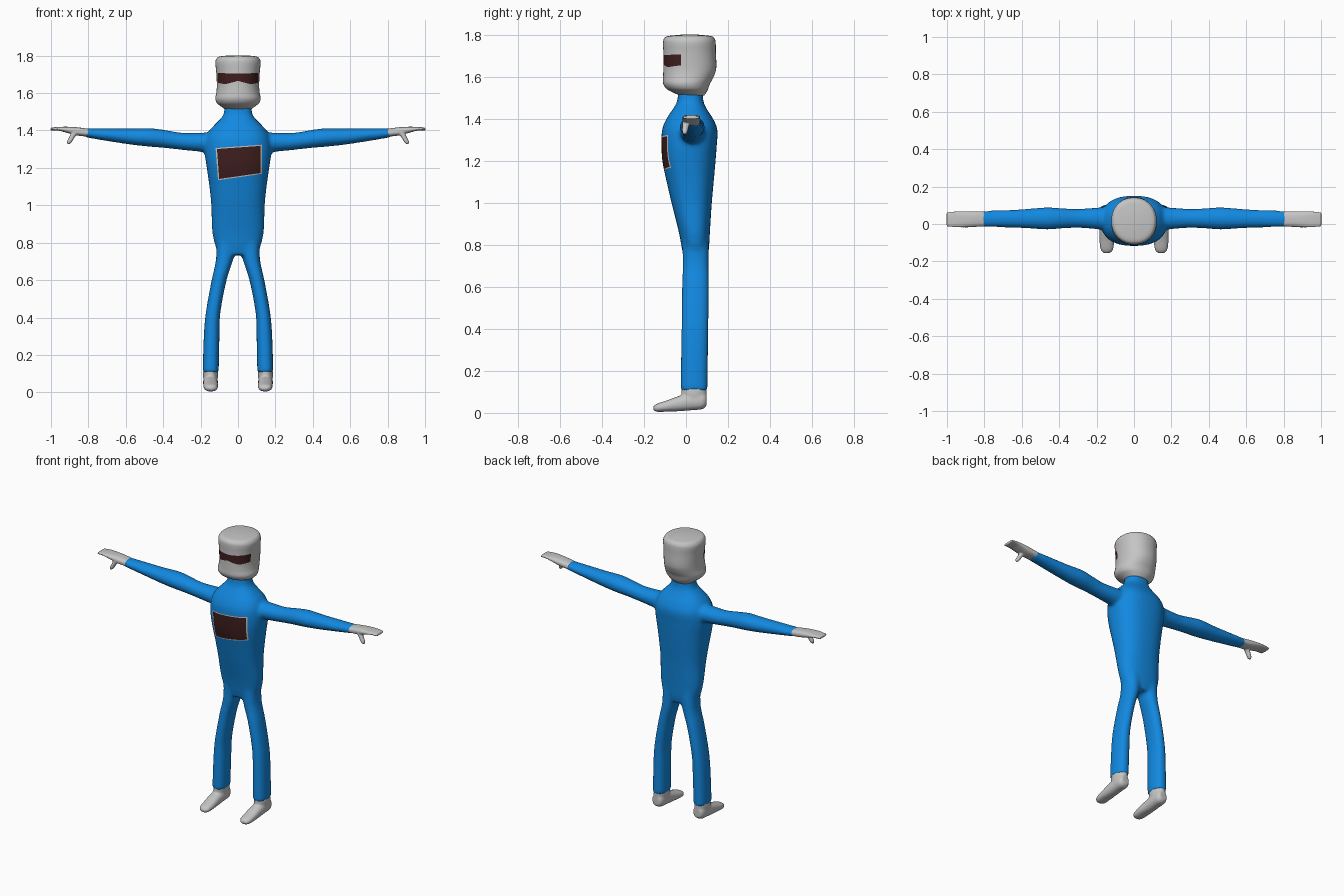
import bpy, bmesh, math
from mathutils import Vector

cube = bpy.data.objects.get("Cube")
if cube:
    bpy.data.objects.remove(cube)


def material(name, rgb):
    m = bpy.data.materials.new(name)
    m.use_nodes = True
    m.diffuse_color = (*rgb, 1)
    bsdf = next(n for n in m.node_tree.nodes if n.type == 'BSDF_PRINCIPLED')
    bsdf.inputs["Base Color"].default_value = (*rgb, 1)
    bsdf.inputs["Roughness"].default_value = 0.6
    return m


BLUE = material("suit blue", (0.006, 0.25, 0.75))
GREY = material("light grey", (0.55, 0.56, 0.55))
DARK = material("dark brown", (0.05, 0.013, 0.013))


def smooth_rings(rings, steps):
    """Cubic blend between rings, using the first value as the parameter."""
    n = len(rings)
    out = []

    def slope(i, k):
        a, b = rings[max(i - 1, 0)], rings[min(i + 1, n - 1)]
        return (b[k] - a[k]) / (b[0] - a[0])

    for i in range(n - 1):
        p, q = rings[i], rings[i + 1]
        d = q[0] - p[0]
        for s in range(steps):
            t = s / steps
            h = t * t * (3 - 2 * t)
            row = [p[0] + d * t]
            for k in range(1, 5):
                row.append(p[k] * (1 - h) + q[k] * h
                           + d * t * (1 - t) * ((1 - t) * slope(i, k) - t * slope(i + 1, k)))
            out.append(row)
    return out + [list(rings[-1])]


def loft(bm, axis, rings, side=1, power=2.0, segs=40, steps=4):
    """Closed tube; ring = (position on axis, centre a, centre b, half a, half b)."""
    loops = []
    for t, ca, cb, ra, rb in smooth_rings(rings, steps):
        loop = []
        for j in range(segs):
            ang = 2 * math.pi * j / segs
            c, s = math.cos(ang), math.sin(ang)
            a = ca + ra * math.copysign(abs(c) ** (2 / power), c)
            b = cb + rb * math.copysign(abs(s) ** (2 / power), s)
            x, y, z = {'x': (t, a, b), 'y': (a, t, b), 'z': (a, b, t)}[axis]
            loop.append(bm.verts.new((x * side, y, z)))
        loops.append(loop)
    faces = [bm.faces.new(loops[0]), bm.faces.new(loops[-1])]
    for lo, hi in zip(loops, loops[1:]):
        for j in range(segs):
            k = (j + 1) % segs
            faces.append(bm.faces.new((lo[j], lo[k], hi[k], hi[j])))
    bmesh.ops.recalc_face_normals(bm, faces=faces)


def finish(name, bm, mats, voxel=0, relax=0):
    """Make the object; optionally fuse overlapping shells into one skin."""
    me = bpy.data.meshes.new(name)
    bm.to_mesh(me)
    bm.free()
    ob = bpy.data.objects.new(name, me)
    bpy.context.collection.objects.link(ob)
    bpy.ops.object.select_all(action='DESELECT')
    ob.select_set(True)
    bpy.context.view_layer.objects.active = ob
    if voxel:
        r = ob.modifiers.new("fuse", 'REMESH')
        r.mode = 'VOXEL'
        r.voxel_size = voxel
        s = ob.modifiers.new("relax", 'SMOOTH')
        s.factor = 0.5
        s.iterations = relax
        for mod in ("fuse", "relax"):
            bpy.ops.object.modifier_apply(modifier=mod)
    ob.data.materials.clear()
    for m in mats:
        ob.data.materials.append(m)
    bpy.ops.object.shade_smooth()
    return ob


def paint(ob, poly, y_max, index):
    """Cut a convex x-z outline (counter-clockwise) into the front and colour it."""
    bm = bmesh.new()
    bm.from_mesh(ob.data)
    planes = [(Vector((0, y_max, 0)), Vector((0, 1, 0)))]
    for (ax, az), (bx, bz) in zip(poly, poly[1:] + poly[:1]):
        planes.append((Vector((ax, 0, az)), Vector((bz - az, 0, ax - bx))))
    x0, x1 = min(p[0] for p in poly), max(p[0] for p in poly)
    z0, z1 = min(p[1] for p in poly), max(p[1] for p in poly)
    pad = 0.02
    for co, no in planes:
        faces = []
        for f in bm.faces:
            c = f.calc_center_median()
            if c.y < y_max + pad and x0 - pad < c.x < x1 + pad and z0 - pad < c.z < z1 + pad:
                faces.append(f)
        edges = {e for f in faces for e in f.edges}
        verts = {v for f in faces for v in f.verts}
        bmesh.ops.bisect_plane(bm, geom=faces + list(edges) + list(verts),
                               plane_co=co, plane_no=no, dist=1e-5)
    for f in bm.faces:
        c = f.calc_center_median()
        if all((c - co).dot(no) < 0 for co, no in planes):
            f.material_index = index
            f.smooth = True
    bm.to_mesh(ob.data)
    bm.free()


# Suit: torso, arms and legs fused into one skin
bm = bmesh.new()
loft(bm, 'z', [(0.735, 0, 0.046, 0.095, 0.055), (0.78, 0, 0.045, 0.12, 0.064),
               (0.86, 0, 0.04, 0.138, 0.074), (1.0, 0, 0.027, 0.143, 0.096),
               (1.1, 0, 0.02, 0.153, 0.112), (1.2, 0, 0.014, 0.167, 0.127),
               (1.28, 0, 0.015, 0.178, 0.132), (1.35, 0, 0.018, 0.174, 0.132),
               (1.4, 0, 0.018, 0.153, 0.112), (1.44, 0, 0.018, 0.116, 0.086),
               (1.48, 0, 0.02, 0.08, 0.064), (1.54, 0, 0.022, 0.071, 0.058)], power=2.4)
for side in (-1, 1):
    loft(bm, 'x', [(0.06, 0.03, 1.335, 0.07, 0.06), (0.2, 0.03, 1.337, 0.058, 0.051),
                   (0.3, 0.03, 1.342, 0.051, 0.046), (0.38, 0.03, 1.353, 0.054, 0.048),
                   (0.46, 0.03, 1.362, 0.06, 0.05), (0.55, 0.029, 1.366, 0.054, 0.045),
                   (0.68, 0.028, 1.376, 0.047, 0.036), (0.82, 0.027, 1.388, 0.044, 0.024)], side)
    loft(bm, 'z', [(0.105, 0.146, 0.038, 0.043, 0.065), (0.3, 0.141, 0.041, 0.042, 0.065),
                   (0.42, 0.134, 0.043, 0.039, 0.065), (0.6, 0.101, 0.045, 0.04, 0.064),
                   (0.7, 0.074, 0.046, 0.045, 0.063), (0.76, 0.066, 0.046, 0.05, 0.063),
                   (0.86, 0.062, 0.044, 0.055, 0.062)], side, power=2.3)
suit = finish("suit", bm, [BLUE, GREY, DARK], 0.009, 14)

# Chest panel with a pale rim
outline = [(-0.107, 1.134), (0.127, 1.168), (0.128, 1.324), (-0.12, 1.306)]
mid = Vector((0.006, 1.233))
inner = [(mid.x + (x - mid.x) * 0.94, mid.y + (z - mid.y) * 0.93) for x, z in outline]
paint(suit, outline, 0, 1)
paint(suit, inner, 0, 2)

# Head: flat-topped, with a rounded jaw
bm = bmesh.new()
loft(bm, 'z', [(1.512, 0, 0.028, 0.068, 0.058), (1.53, 0, 0.015, 0.093, 0.084),
               (1.545, 0, 0.006, 0.112, 0.1), (1.57, 0, 0.003, 0.121, 0.112),
               (1.6, 0, 0.011, 0.116, 0.12), (1.64, 0, 0.018, 0.113, 0.126),
               (1.72, 0, 0.017, 0.117, 0.125), (1.765, 0, 0.016, 0.121, 0.125),
               (1.785, 0, 0.016, 0.114, 0.119), (1.796, 0, 0.017, 0.096, 0.1),
               (1.802, 0, 0.018, 0.04, 0.04)], power=2.15, segs=64)
head = finish("head", bm, [GREY, DARK])

# Visor band wrapping the front of the head
half = [(0, 1.665), (0.07, 1.647), (0.14, 1.662), (0.14, 1.708), (0, 1.704)]
paint(head, half, -0.025, 1)
paint(head, [(-x, z) for x, z in reversed(half)], -0.025, 1)

for side, label in ((1, "left"), (-1, "right")):
    # Mitten hand and hooked thumb
    bm = bmesh.new()
    loft(bm, 'x', [(0.8, 0.027, 1.388, 0.04, 0.021), (0.86, 0.026, 1.395, 0.042, 0.022),
                   (0.91, 0.025, 1.403, 0.043, 0.017), (0.96, 0.025, 1.409, 0.042, 0.01),
                   (1.002, 0.025, 1.407, 0.038, 0.008)], side, power=2.6)
    loft(bm, 'z', [(1.328, 0.905, -0.006, 0.008, 0.009), (1.342, 0.9, -0.005, 0.014, 0.014),
                   (1.365, 0.887, -0.002, 0.015, 0.016), (1.395, 0.868, 0.006, 0.022, 0.022)], side)
    finish(label + "_hand", bm, [GREY], 0.004, 6)

    # Foot with heel, toe and ankle
    bm = bmesh.new()
    loft(bm, 'y', [(-0.156, 0.145, 0.022, 0.018, 0.01), (-0.14, 0.145, 0.024, 0.033, 0.019),
                   (-0.09, 0.146, 0.033, 0.039, 0.027), (-0.03, 0.147, 0.045, 0.039, 0.037),
                   (0.03, 0.147, 0.055, 0.039, 0.042), (0.08, 0.147, 0.058, 0.037, 0.04),
                   (0.098, 0.147, 0.06, 0.025, 0.028)], side, power=2.3)
    loft(bm, 'z', [(0.05, 0.147, 0.042, 0.035, 0.05), (0.09, 0.147, 0.039, 0.04, 0.06),
                   (0.125, 0.146, 0.039, 0.039, 0.06)], side)
    finish(label + "_foot", bm, [GREY], 0.006, 8)
